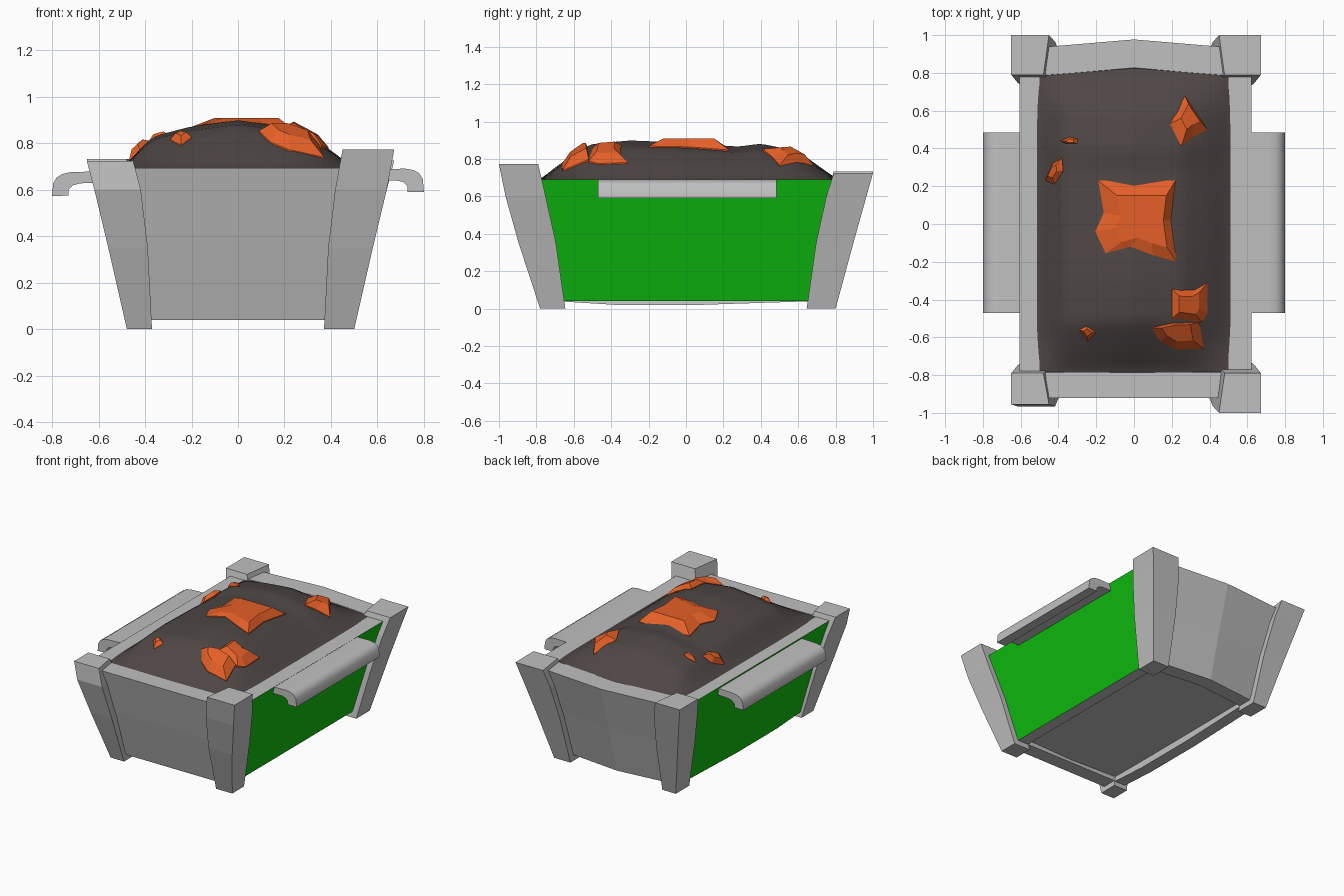
import bpy, bmesh, math
from mathutils import Vector

cube = bpy.data.objects.get("Cube")
if cube:
    bpy.data.objects.remove(cube, do_unlink=True)


def material(name, rgb):
    m = bpy.data.materials.new(name)
    m.use_nodes = True
    m.diffuse_color = (*rgb, 1)
    bsdf = next(n for n in m.node_tree.nodes if n.type == 'BSDF_PRINCIPLED')
    bsdf.inputs["Base Color"].default_value = (*rgb, 1)
    return m


GREY = material("light grey", (0.53, 0.53, 0.53))
GREEN = material("bright green", (0.005, 0.52, 0.005))
DIRT = material("dark earth", (0.077, 0.062, 0.060))
ORANGE = material("rust orange", (0.78, 0.115, 0.02))


def finish(name, bm, mats, rule=None, smooth=None):
    bmesh.ops.recalc_face_normals(bm, faces=bm.faces)
    bm.normal_update()
    if rule:
        for f in bm.faces:
            f.material_index = rule(f)
    me = bpy.data.meshes.new(name)
    bm.to_mesh(me)
    bm.free()
    for m in mats:
        me.materials.append(m)
    ob = bpy.data.objects.new(name, me)
    bpy.context.collection.objects.link(ob)
    if smooth:
        for o in bpy.context.view_layer.objects:
            o.select_set(False)
        ob.select_set(True)
        bpy.context.view_layer.objects.active = ob
        bpy.ops.object.shade_smooth_by_angle(angle=math.radians(smooth))
    return ob


def loft(name, rings, mats, rule=None, smooth=None):
    """Skin a row of equal-length rings and cap both ends."""
    bm = bmesh.new()
    vs = [[bm.verts.new(p) for p in ring] for ring in rings]
    n = len(vs[0])
    for a, b in zip(vs, vs[1:]):
        for i in range(n):
            j = (i + 1) % n
            bm.faces.new((a[i], a[j], b[j], b[i]))
    bm.faces.new(vs[0])
    bm.faces.new(vs[-1])
    return finish(name, bm, mats, rule, smooth)


def interp(table, t):
    for (a, va), (b, vb) in zip(table, table[1:]):
        if t <= b:
            return va + (vb - va) * max(0, (t - a) / (b - a))
    return table[-1][1]


# Corner posts: sections of (z, inner x, outer x, inner y, outer y)
def post(name, sx, sy, height, narrow, y_top):
    sections = [(0, .37, .50, .645, .80 if sy > 0 else .78),
                (.35, .395, .58, .695, .895),
                (.60, .43, .64, .75, .965),
                (height, .465, .672, .79, y_top)]
    rings = []
    for z, xi, xo, yi, yo in sections:
        xo -= narrow
        skew = .02 * z
        rings.append([(sx * xo, sy * yo, z), (sx * (xi - skew), sy * yo, z),
                      (sx * (xi + skew), sy * yi, z), (sx * xo, sy * yi, z)])
    loft(name, rings, [GREY])


post("front_left_post", 1, -1, .772, 0, 1.0)
post("front_right_post", -1, -1, .722, .022, .955)
post("back_left_post", 1, 1, .725, 0, 1.0)
post("back_right_post", -1, 1, .732, .022, 1.0)


# Long side walls, green on the outer face only
def side_wall(name, s, x_top, sag):
    rings = []
    for y, dz in ((-.82, 0), (-.45, sag), (.1, sag), (.82, 0)):
        yb, zb = y * .85, .04 - dz
        rings.append([(s * x_top, y, .69), (s * .50, y, .69),
                      (s * .38, yb, zb), (s * .465, yb, zb)])
    loft(name, rings, [GREY, GREEN], lambda f: int(f.normal.x * s > .8))


side_wall("left_wall", 1, .622, 0)
side_wall("right_wall", -1, .607, .02)

# Short end walls; the back one bows outward at the centre
def end_wall(name, s, bow, top):
    rings = []
    for t in (-1, 0, 1):
        b = bow * (1 - abs(t))
        rings.append([(t * .50, s * (.935 if s > 0 else .92) + s * b, top),
                      (t * .46, s * (.845 + b), .38),
                      (t * .41, s * (.755 + b), .04),
                      (t * .41, s * (.65 + b), .04),
                      (t * .50, s * (.785 + b), top)])
    loft(name, rings, [GREY])


end_wall("front_wall", -1, 0, .692)
end_wall("back_wall", 1, .042, .70)

# Recessed floor, slightly creased along its length
loft("floor", [[(-.41, y, .08), (0, y, .065), (.41, y, .08),
                (.41, y, .11), (-.41, y, .11)] for y in (-.70, .70)], [GREY])

# Hooked handles along both sides
HOOK = [(.59, .688), (.72, .69), (.755, .684), (.78, .67), (.795, .645), (.80, .59),
        (.73, .59), (.728, .615), (.71, .633), (.68, .64), (.59, .64)]
for name, s, drop in (("left_handle", 1, 0), ("right_handle", -1, .018)):
    ring = [(s * x, z - drop * min(1, (x - .40) / .38)) for x, z in HOOK]
    loft(name, [[(x, y, z) for x, z in ring] for y in (-.47, .485)], [GREY], smooth=40)

# Heaped earth: height is the product of two profiles
ACROSS = [(-.54, -.06), (-.49, .05), (-.37, .66), (-.2, .87), (0, 1), (.25, .82),
          (.40, .38), (.49, .04), (.54, -.06)]
ALONG = [(-.84, -.05), (-.78, 0), (-.68, .38), (-.52, .90), (-.3, 1), (0, .94),
         (.28, .84), (.4, .92), (.6, .72), (.81, 0), (.86, -.05)]


def ground(x, y):
    a, b = interp(ACROSS, x), interp(ALONG, y)
    return .69 + .21 * (min(a, b) if min(a, b) < 0 else a * b)


bm = bmesh.new()
bmesh.ops.create_grid(bm, x_segments=30, y_segments=42, size=1)
for v in bm.verts:
    x, y = v.co.x * .53, v.co.y * .82 + .005
    v.co = Vector((x, y, ground(x, y)))
bmesh.ops.smooth_vert(bm, verts=[v for v in bm.verts if not v.is_boundary], factor=.5,
                      use_axis_x=False, use_axis_y=False, use_axis_z=True)
for f in bm.faces:
    f.smooth = True
mound = finish("earth_mound", bm, [DIRT])
if mound.data.polygons[0].normal.z < 0:
    mound.data.flip_normals()


# Angular chunks: outline sits on the earth, smaller shifted top above it
def chunk(name, outline, rise, scale=.5, shift=(0, 0), flat=None):
    n = len(outline)
    cx = sum(p[0] for p in outline) / n
    cy = sum(p[1] for p in outline) / n
    base, rim, top = [], [], []
    for x, y in outline:
        g = ground(x, y)
        base.append((x, y, g - .05))
        rim.append((x, y, g + .006))
        tx = cx + (x - cx) * scale + shift[0]
        ty = cy + (y - cy) * scale + shift[1]
        top.append((tx, ty, flat if flat else ground(tx, ty) + rise))
    loft(name, [base, rim, top], [ORANGE])


chunk("centre_chunk", [(-.19, .23), (.22, .23), (.195, .02), (.225, -.20), (.10, -.165),
                       (-.02, -.12), (-.15, -.155), (-.205, -.04), (-.16, .06)],
      0, .64, (.03, .01), .908)
chunk("back_left_chunk", [(.27, .68), (.32, .60), (.39, .50), (.31, .46),
                          (.25, .41), (.19, .53)], .045, .5, (.01, .03))
chunk("right_chunk", [(-.38, .35), (-.375, .28), (-.42, .21), (-.47, .23),
                      (-.43, .32)], .045, .5, (-.015, 0))
chunk("small_right_chunk", [(-.39, .44), (-.34, .46), (-.30, .45), (-.30, .425),
                            (-.36, .425)], .025, .5)
chunk("small_front_chunk", [(-.29, -.56), (-.25, -.54), (-.20, -.575), (-.245, -.62)],
      .03, .5)
chunk("front_chunk_upper", [(.20, -.345), (.32, -.35), (.39, -.31), (.39, -.47),
                            (.36, -.52), (.20, -.50)], .035, .55, (-.01, -.005))
chunk("front_chunk_lower", [(.09, -.55), (.20, -.525), (.345, -.52), (.37, -.66),
                            (.22, -.665), (.14, -.62)], .045, .6, (0, .015))
